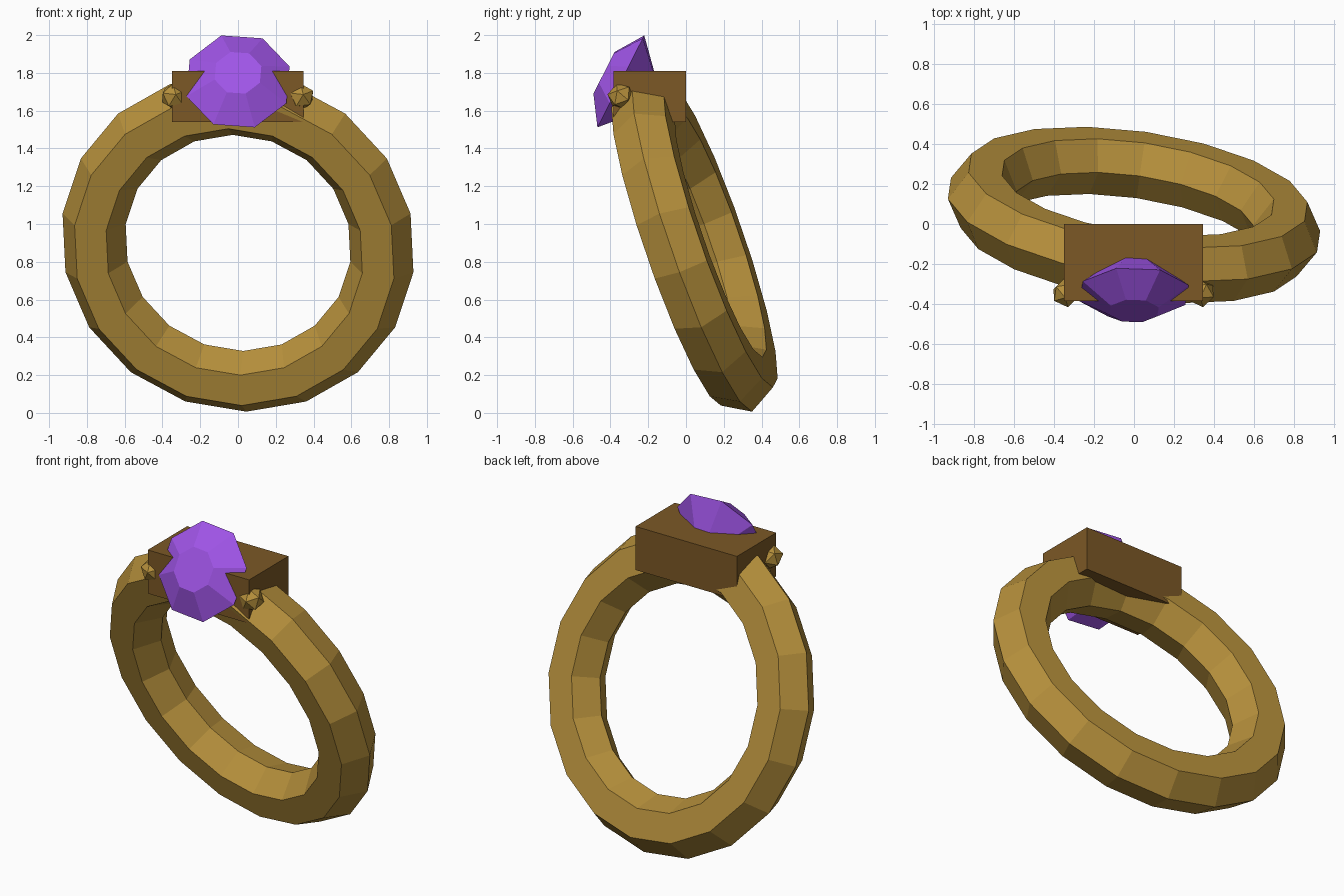
import bpy, bmesh, math
from mathutils import Matrix, Vector

if "Cube" in bpy.data.objects:
    bpy.data.objects.remove(bpy.data.objects["Cube"])


def material(name, color):
    m = bpy.data.materials.new(name)
    m.diffuse_color = (*color, 1)
    m.use_nodes = True
    m.node_tree.nodes["Principled BSDF"].inputs["Base Color"].default_value = m.diffuse_color
    return m


GOLD = material("gold", (0.47, 0.28, 0.045))
BROWN = material("brown", (0.20, 0.098, 0.019))
PURPLE = material("purple", (0.35, 0.09, 0.80))


def add_object(name, bm, mat, matrix):
    bmesh.ops.recalc_face_normals(bm, faces=bm.faces)
    mesh = bpy.data.meshes.new(name)
    bm.to_mesh(mesh)
    bm.free()
    mesh.materials.append(mat)
    obj = bpy.data.objects.new(name, mesh)
    obj.matrix_world = matrix
    bpy.context.collection.objects.link(obj)
    return obj


def bridge(bm, a, b):
    for i in range(len(a)):
        j = (i + 1) % len(a)
        bm.faces.new((a[i], a[j], b[j], b[i]))


def rot(deg, axis):
    return Matrix.Rotation(math.radians(deg), 4, axis)


# Band: hexagonal section swept around 18 segments, upright, leaning forward
bm = bmesh.new()
rings = []
for i in range(18):
    a = math.radians(20 * i)
    ring = []
    for k in range(6):
        b = math.radians(60 * k)
        r = 0.775 + 0.17 * math.cos(b)
        ring.append(bm.verts.new((r * math.sin(a), 0.17 * math.sin(b), r * math.cos(a))))
    rings.append(ring)
for i in range(18):
    bridge(bm, rings[i], rings[(i + 1) % 18])
add_object("band", bm, GOLD,
           Matrix.Translation((0, 0.045, 0.90)) @ rot(-8.2, 'Z') @ rot(19, 'X'))

# Setting block
bm = bmesh.new()
bmesh.ops.create_cube(bm, size=1)
bmesh.ops.scale(bm, vec=(0.695, 0.385, 0.27), verts=bm.verts)
add_object("setting_block", bm, BROWN, Matrix.Translation((-0.002, -0.192, 1.675)))

# Gem: octagonal table and girdle with a pointed pavilion, facing front and up
bm = bmesh.new()


def octagon(radius, z):
    return [bm.verts.new((radius * math.cos(t), radius * math.sin(t), z))
            for t in (math.radians(18 + 45 * i) for i in range(8))]


table = octagon(0.13, 0.10)
girdle = octagon(0.287, 0)
tip = bm.verts.new((0, 0, -0.25))
bm.faces.new(table)
bridge(bm, table, girdle)
for i in range(8):
    bm.faces.new((girdle[i], tip, girdle[(i + 1) % 8]))
add_object("gem", bm, PURPLE, Matrix.Translation((0, -0.345, 1.755)) @ rot(63, 'X'))

# Faceted beads on both shoulders
for side, x in (("left", -0.34), ("right", 0.335)):
    bm = bmesh.new()
    bmesh.ops.create_icosphere(bm, subdivisions=1, radius=0.072)
    add_object(side + "_bead", bm, GOLD,
               Matrix.Translation((x, -0.345, 1.675)) @ rot(-8, 'Z') @ rot(19, 'X'))
